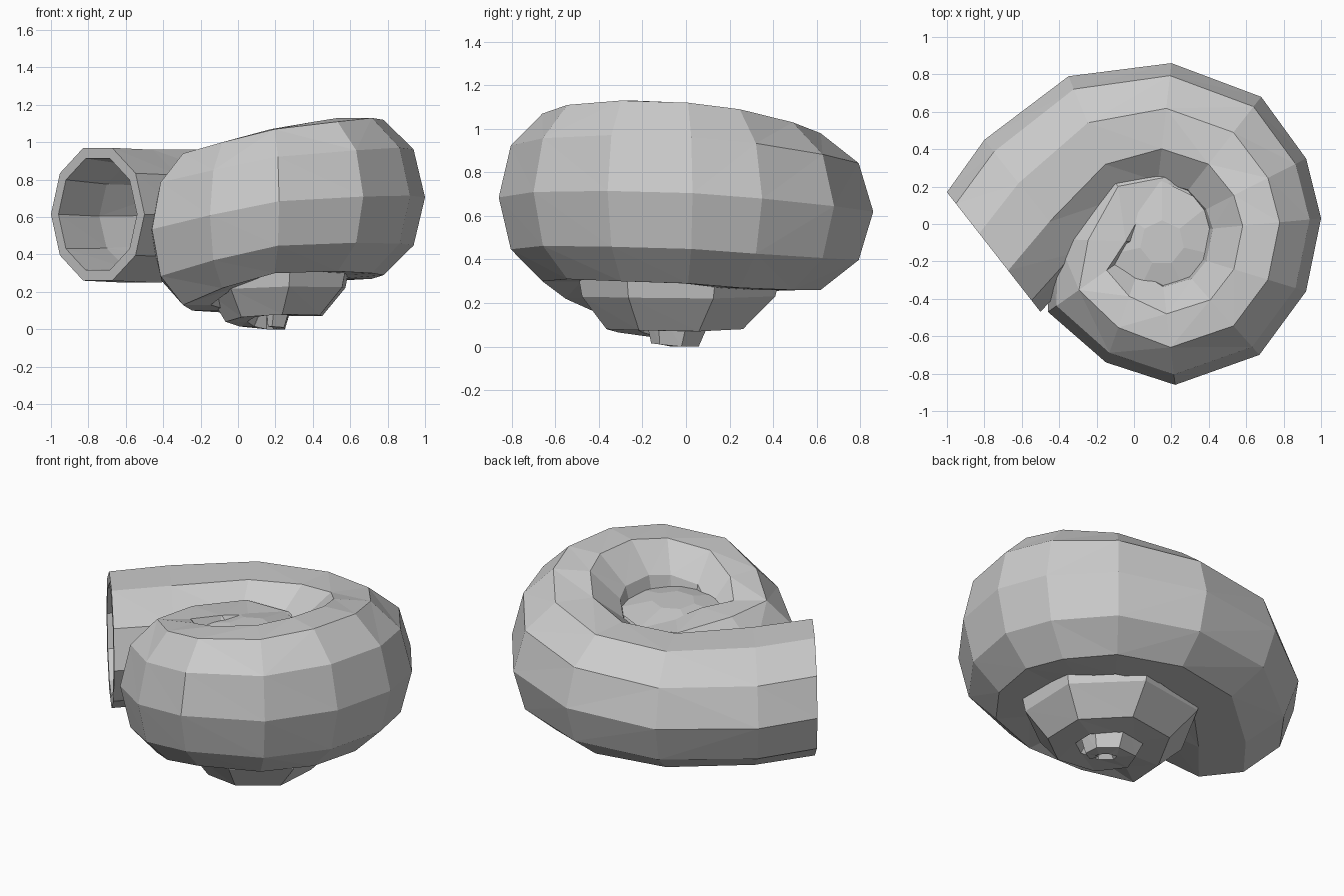
import bpy, bmesh, math
from mathutils import Vector

if "Cube" in bpy.data.objects:
    bpy.data.objects.remove(bpy.data.objects["Cube"])

SIDES = 10

# Last whorl: outer x, y, inner x, y, bottom z, top z
body = [
    (-1.00, .17, -.50, -.47, .26, .97),
    (-.80, .45, -.27, -.22, .25, .96),
    (-.35, .79, -.05, .07, .26, .96),
    (.20, .86, .12, .16, .26, .98),
    (.68, .68, .25, .13, .26, 1.03),
    (.92, .35, .33, .05, .27, 1.09),
    (1.00, .03, .36, -.03, .29, 1.12),
    (.92, -.36, .33, -.18, .30, 1.13),
    (.67, -.70, .27, -.25, .31, 1.11),
    (.22, -.86, .15, -.28, .30, 1.07),
    (-.15, -.74, .04, -.20, .22, 1.00),
    (-.46, -.47, .02, -.13, .13, .94),
]


def section(s, scale=1.0):
    # Rounded ring standing between an inner and an outer point
    ox, oy, ix, iy, zb, zt = s
    mid = Vector(((ox + ix) / 2, (oy + iy) / 2, (zb + zt) / 2))
    across = Vector(((ox - ix) / 2, (oy - iy) / 2, 0))
    up = Vector((0, 0, (zt - zb) / 2 / math.sin(math.radians(72))))
    return [mid + scale * (across * math.cos(a) + up * math.sin(a))
            for a in (2 * math.pi * k / SIDES for k in range(SIDES))]


def add_object(name, bm):
    bmesh.ops.triangulate(bm, faces=bm.faces[:])
    bmesh.ops.recalc_face_normals(bm, faces=bm.faces[:])
    mesh = bpy.data.meshes.new(name)
    bm.to_mesh(mesh)
    bm.free()
    bpy.context.collection.objects.link(bpy.data.objects.new(name, mesh))


# Inner whorls tighten towards the shallow sunken top and the low apex
cx, cy = .15, -.10
low = [.10, .09, .08, .07, .075, .08, .065, .04, .015, .0, .0, .01, .015]
inner = []
for i, bottom in enumerate(low):
    a = math.radians(178 - 50 * i)
    r = .62 - .02 * i if i < 3 else .58 - .046 * (i - 2)
    top = max(.93 - .03 * i, .86)
    inner.append((cx + r * math.cos(a), cy + r * math.sin(a),
                  cx - .03 * math.cos(a), cy - .03 * math.sin(a), bottom, top))

# Rings in order: recessed mouth, lip, then the whole coil
rings = [section(body[2], .70), section(body[1], .78), section(body[0], .84)]
rings += [section(s) for s in body + inner]

bm = bmesh.new()
loops = [[bm.verts.new(p) for p in ring] for ring in rings]
for a, b in zip(loops, loops[1:]):
    for k in range(SIDES):
        j = (k + 1) % SIDES
        bm.faces.new((a[k], a[j], b[j], b[k]))
bm.faces.new(loops[0])
bm.faces.new(loops[-1])
add_object("spiral_shell", bm)

# Shallow floor of the sunken centre on top
bm = bmesh.new()
turn = bmesh.ops.create_cone(bm, cap_ends=True, segments=7, radius1=.33,
                             radius2=.12, depth=.04)
bmesh.ops.translate(bm, verts=turn["verts"], vec=(cx, cy, .90))
add_object("sunken_centre", bm)
